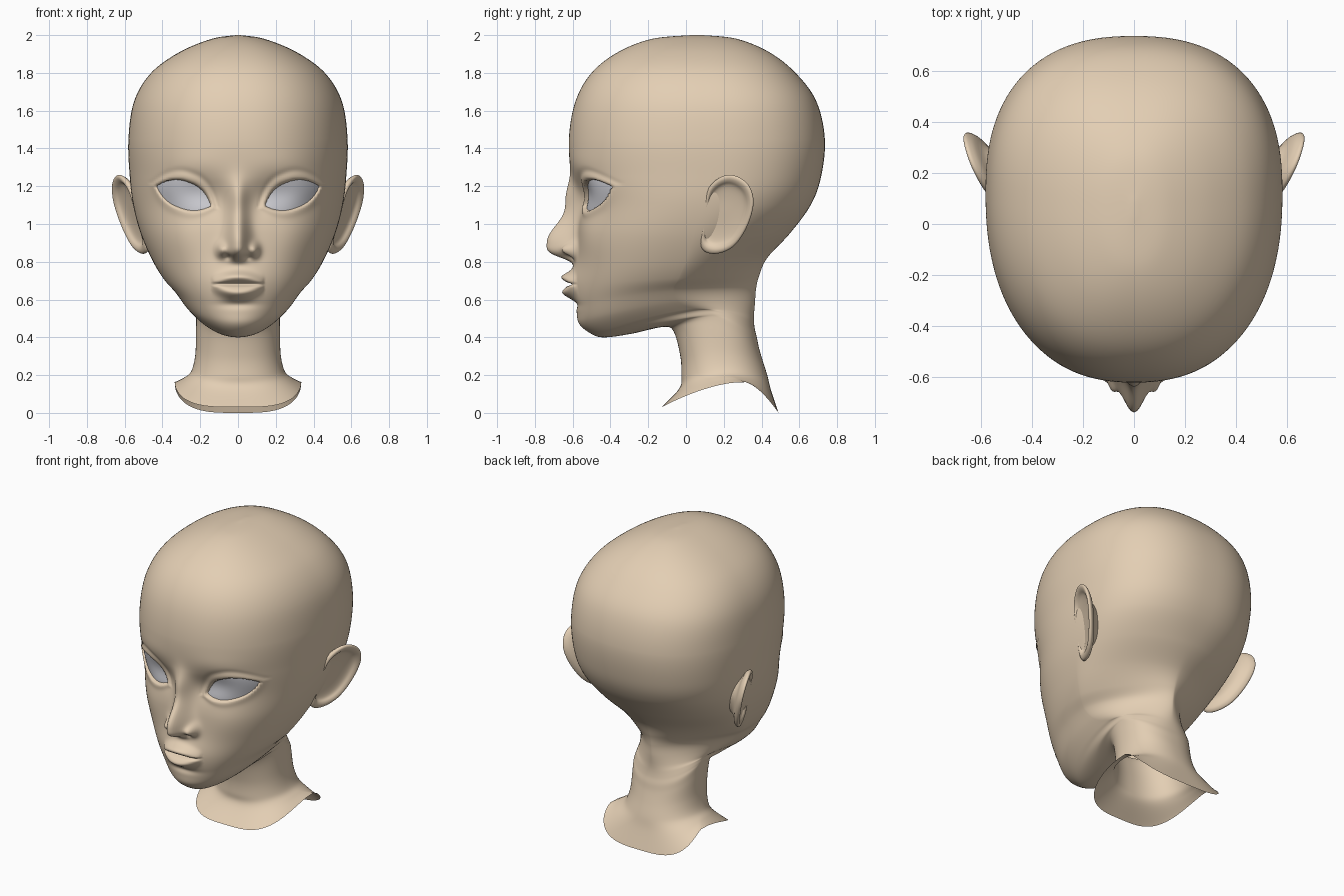
import bpy, bmesh
from math import sin, cos, pi, exp
from mathutils import Vector
from mathutils.bvhtree import BVHTree

cube = bpy.data.objects.get("Cube")
if cube:
    bpy.data.objects.remove(cube)


def material(name, color):
    mat = bpy.data.materials.new(name)
    mat.use_nodes = True
    mat.diffuse_color = color
    mat.node_tree.nodes["Principled BSDF"].inputs["Base Color"].default_value = color
    return mat


skin = material("skin", (0.77, 0.62, 0.455, 1))
eye_grey = material("eye_grey", (0.62, 0.62, 0.66, 1))


def add_object(name, verts, faces, mat):
    mesh = bpy.data.meshes.new(name)
    mesh.from_pydata(verts, [], faces)
    bm = bmesh.new()
    bm.from_mesh(mesh)
    bmesh.ops.recalc_face_normals(bm, faces=bm.faces)
    bm.to_mesh(mesh)
    bm.free()
    mesh.shade_smooth()
    mesh.materials.append(mat)
    obj = bpy.data.objects.new(name, mesh)
    bpy.context.collection.objects.link(obj)
    return obj


def spline(keys, i, t, closed=False):
    """Catmull-Rom point between keys i and i + 1."""
    n = len(keys)
    pick = (lambda k: keys[k % n]) if closed else (lambda k: keys[min(max(k, 0), n - 1)])
    a, b, c, d = (Vector(pick(i + k)) for k in (-1, 0, 1, 2))
    return 0.5 * (2 * b + (c - a) * t + (2 * a - 5 * b + 4 * c - d) * t * t
                  + (3 * b - a - 3 * c + d) * t ** 3)


def bump(x, z, cx, cz, sx, sz):
    return exp(-((x - cx) / sx) ** 2 - ((z - cz) / sz) ** 2)


def bell(v, centre, spread):
    return exp(-((v - centre) / spread) ** 2)


def smooth(lo, hi, v):
    t = min(max((v - lo) / (hi - lo), 0), 1)
    return t * t * (3 - 2 * t)


# Centre lines (y, z) from crown to collar, with half width, widest y and side lift
front_line = [(.03, 2), (-.18, 1.98), (-.36, 1.91), (-.5, 1.8), (-.585, 1.65), (-.62, 1.45),
              (-.605, 1.25), (-.57, 1.1), (-.575, .95), (-.58, .8), (-.585, .68), (-.58, .58),
              (-.56, .48), (-.5, .42), (-.43, .4), (-.28, .42), (-.12, .455), (-.065, .43),
              (-.03, .3), (-.025, .2), (-.035, .13), (-.13, .03)]
back_line = [(.09, 2), (.27, 1.98), (.44, 1.91), (.58, 1.8), (.69, 1.65), (.735, 1.45),
             (.715, 1.25), (.66, 1.1), (.55, .95), (.43, .82), (.385, .72), (.37, .65),
             (.365, .58), (.36, .52), (.36, .48), (.365, .44), (.375, .4), (.385, .35),
             (.405, .28), (.43, .2), (.45, .12), (.49, 0)]
girth = [(.01, .06, 0), (.14, .06, 0), (.31, .08, 0), (.46, .1, 0), (.55, .12, 0), (.58, .12, 0),
         (.573, .12, 0), (.555, .09, 0), (.515, .04, 0), (.455, 0, 0), (.395, -.04, .01),
         (.335, -.07, .03), (.285, -.04, .05), (.245, .03, .07), (.228, .09, .09),
         (.224, .13, .09), (.222, .16, .08), (.222, .17, .06), (.226, .18, .02),
         (.248, .2, .02), (.29, .25, .06), (.335, .31, .155)]

# Eye opening: a tilted almond
EYE_X, EYE_Z, HALF, TOP, BOTTOM = .287, 1.148, .154, .078, .066
TILT_C, TILT_S = cos(.35), sin(.35)


def eye_edge(x, z):
    """Signed distance-like value to the eye opening, and height over its axis."""
    dx, dz = abs(x) - EYE_X, z - EYE_Z
    u = (dx * TILT_C + dz * TILT_S) / HALF
    v = dz * TILT_C - dx * TILT_S
    h = TOP if v > 0 else BOTTOM
    return (abs(u) ** 2.5 + abs(v) / h - 1) * h, v


def broad_relief(x, z):
    """Brow, sockets, cheeks, muzzle and chin."""
    x = abs(x)
    return (.006 * bump(x, z, .27, 1.32, .16, .07) - .034 * bump(x, z, .2, 1.17, .12, .085)
            - .01 * bump(x, z, .12, 1.12, .05, .08) + .012 * bump(x, z, .3, .93, .12, .12)
            + .033 * bump(x, z, 0, .69, .15, .1) + .01 * bump(x, z, 0, .47, .1, .05)
            - .014 * bump(x, z, 0, .575, .09, .022))


def nose(x, z):
    x = abs(x)
    width = .05 + .014 * bell(z, .88, .08)
    tip = bell(z, .9, .16) if z > .9 else exp(-((z - .9) / .085) ** 4)
    ridge = .16 * tip + .045 * bell(z, 1.14, .09)
    return (ridge * bell(x, 0, width) + .055 * bump(x, z, .088, .862, .026, .036)
            - .022 * bump(x, z, .05, .825, .022, .014))


def lips(x, z):
    q = 1 - (x / .14) ** 2
    if q <= 0:
        return 0
    upper = .046 * bell(z, .69 + .03 * q, .027)
    lower = .046 * bell(z, .674 - .038 * q, .032)
    return q ** .8 * (upper + lower) - q ** .5 * .03 * bell(z, .681, .008)


def eyelids(x, z):
    d, v = eye_edge(x, z)
    if d > .2:
        return 0
    crease = .005 * bell(d, .05, .016) if v > 0 else 0
    return .008 * bell(d, .014, .024) - crease - .06 * (1 - smooth(-.016, .006, d))


# Head and neck: one loft of tilted, squared-off oval sections
COLS = 180
angles = [t - .6 * sin(t) for t in (2 * pi * j / COLS for j in range(COLS))]
base = []
last = len(girth) - 1
for i in range(last):
    steps = 18 if 5 <= i <= 12 else 7
    for k in range(steps + (i == last - 1)):
        t = k / steps
        (yf, zf), (yb, zb) = spline(front_line, i, t), spline(back_line, i, t)
        w, ym, lift = spline(girth, i, t)
        row = i + t
        collar = .3 * smooth(last - 2, last, row)
        p_front = .88 - collar - .03 * bell(row, 9, 2) + .14 * bell(row, 14, 1.5)
        p_back = .83 + .07 * smooth(7, 9, row) - collar + .55 * bell(row, 10.7, 2.2)
        for a in angles:
            s, c = sin(a), cos(a)
            p, reach = (p_front, yf - ym) if c > 0 else (p_back, yb - ym)
            f = abs(c) ** p
            x = w * abs(s) ** p * (1 if s > 0 else -1)
            y = ym + reach * f
            z = zf + (zb - zf) * (y - yf) / (yb - yf) + lift * (1 - f ** 1.6)
            base.append((x, y, z))

rows = len(base) // COLS
faces = [tuple(range(COLS))]
for i in range(rows - 1):
    for j in range(COLS):
        a, b = i * COLS + j, i * COLS + (j + 1) % COLS
        faces.append((a, a + COLS, b + COLS, b))
surface = BVHTree.FromPolygons(base, faces)

verts = []
for n, (x, y, z) in enumerate(base):
    facing = smooth(0, .35, cos(angles[n % COLS])) * smooth(.12, .3, -y)
    if facing > 0 and z > .4:
        y -= facing * (broad_relief(x, z) + nose(x, z) + lips(x, z) + eyelids(x, z))
    verts.append((x, y, z))
add_object("head", verts, faces, skin)


# Eyes: curved almond patches set behind the lids
def eye(name, side):
    nu, nv = 40, 20
    pts = []
    for i in range(nu + 1):
        u = 1.06 * (2 * i / nu - 1)
        for j in range(nv + 1):
            k = 2 * j / nv - 1
            v = k * ((TOP if k > 0 else BOTTOM) * max(0, 1 - abs(u) ** 2.5) + .01)
            x = EYE_X + u * HALF * TILT_C - v * TILT_S
            z = EYE_Z + u * HALF * TILT_S + v * TILT_C
            hit = surface.ray_cast(Vector((x, -2, z)), Vector((0, 1, 0)))[0]
            bulge = .012 * max(0, 1 - u * u) * (1 - k * k)
            pts.append((side * x, hit.y - broad_relief(x, z) + .014 - bulge, z))
    quads = []
    for i in range(nu):
        for j in range(nv):
            a = i * (nv + 1) + j
            quad = (a, a + nv + 1, a + nv + 2, a + 1)
            quads.append(quad if side > 0 else quad[::-1])
    add_object(name, pts, quads, eye_grey)


# Ears: rings from the root behind, over the rolled rim, into the hollow
ear_outline = [(.22, 1.26), (.32, 1.22), (.358, 1.12), (.325, .99), (.25, .88),
               (.15, .842), (.08, .88), (.09, 1.02), (.12, 1.19)]
ear_rings = [(.5, -.1), (.66, -.05), (.9, -.028), (.98, -.012), (1, 0), (.97, .01), (.9, .013),
             (.82, .006), (.74, -.008), (.6, -.016), (.35, -.02), (.05, -.02)]


def ear(name, side):
    per = 6
    loop = [spline(ear_outline, i, k / per, True)
            for i in range(len(ear_outline)) for k in range(per)]
    n = len(loop)
    centre = Vector((.195, 1.06))
    pts, quads = [], []
    for r in range((len(ear_rings) - 1) * 3 + 1):
        scale, out = spline(ear_rings, r // 3, r % 3 / 3)
        for p in loop:
            y, z = centre + (p - centre) * scale
            x = .57 + .42 * (y - .2) + .22 * (z - 1.05) + out
            pts.append((side * x, y, z))
        if r:
            for j in range(n):
                a, b = (r - 1) * n + j, (r - 1) * n + (j + 1) % n
                quads.append((a, b, b + n, a + n))
    quads.append(tuple(range(len(pts) - n, len(pts))))
    add_object(name, pts, quads, skin)


for label, side in (("left", 1), ("right", -1)):
    eye(label + "_eye", side)
    ear(label + "_ear", side)
